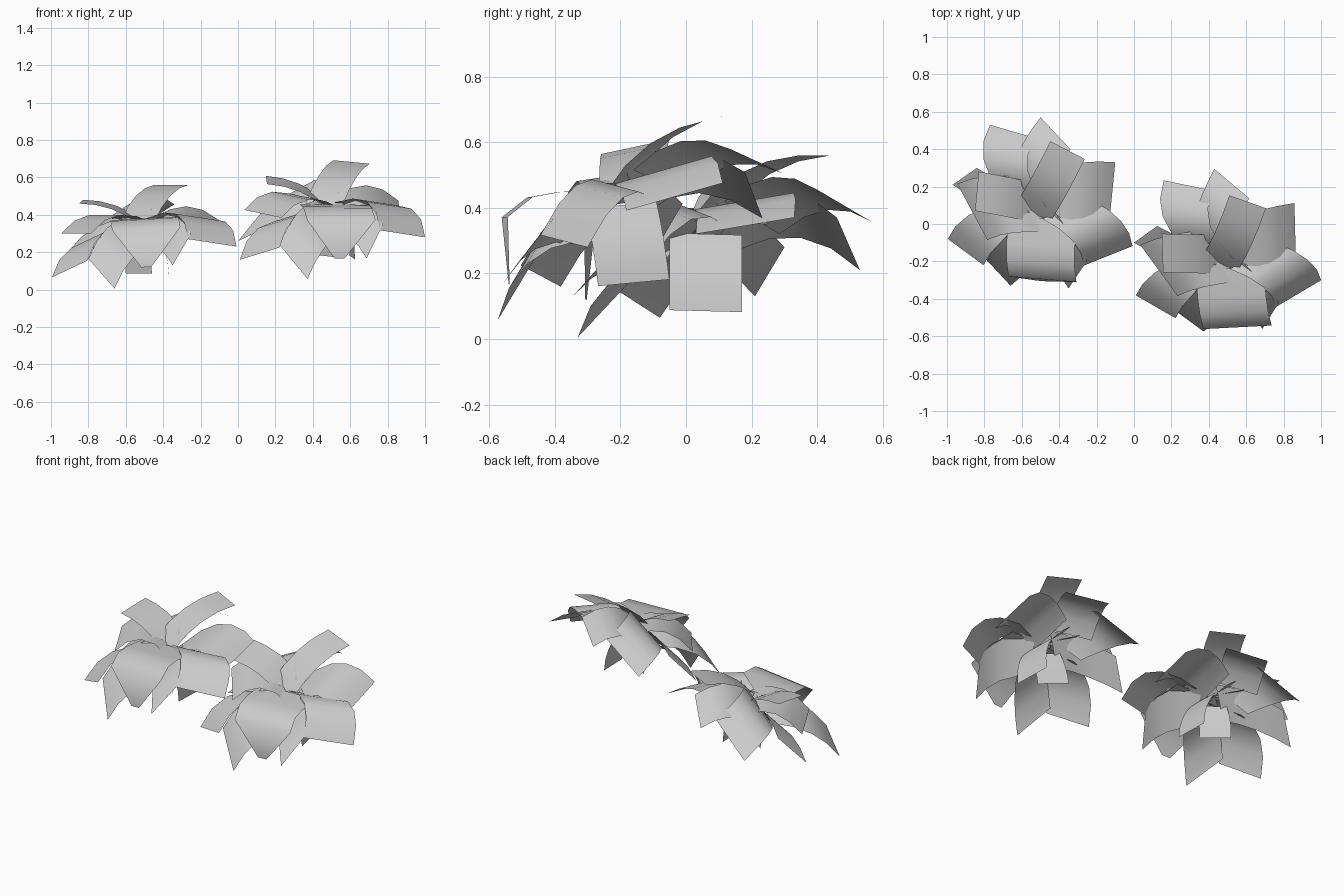
import bpy, bmesh
from mathutils import Vector, Matrix, Euler

SEGS = 4


def bend(pts):
    # smooth arc through three control points, spaced by chord length
    a, b, c = pts
    k = (b - a).length / ((b - a).length + (c - b).length)
    out = []
    for i in range(SEGS + 1):
        t = i / SEGS
        out.append(a * ((t - k) * (t - 1) / k) + b * (t * (t - 1) / (k * (k - 1)))
                   + c * (t * (t - k) / (1 - k)))
    return out


def leaf(bm, half, *pts, tip=1.0):
    # one bent card: a rail from root to tip, swept by a half-width vector
    half = Vector(half)
    rail = [Vector(p) for p in pts]
    if len(rail) == 3:
        rail = bend(rail)
    rows = []
    for i, c in enumerate(rail):
        w = half * (tip if i == len(rail) - 1 else 1.0)
        rows.append((bm.verts.new(c - w), bm.verts.new(c + w)))
    for (a, b), (c, d) in zip(rows, rows[1:]):
        f = bm.faces.new((a, b, d, c))
        f.smooth = True


bm = bmesh.new()
# upright back leaf
leaf(bm, (.092, -.048, 0), (-.54, .06, .36), (-.445, .22, .51), (-.355, .395, .56))
# raised left leaf
leaf(bm, (.01, .105, .01), (-.51, .11, .35), (-.68, .145, .445), (-.84, .175, .47))
# back left leaf, with its inner edge higher
leaf(bm, (.12, -.035, .08), (-.58, .12, .35), (-.69, .35, .38), (-.65, .495, .29))
# back leaf
leaf(bm, (.08, -.085, .05), (-.58, .2, .37), (-.5, .37, .445), (-.42, .485, .405))
# right back leaf
leaf(bm, (.015, .15, .025), (-.47, .14, .35), (-.28, .18, .42), (-.115, .18, .345))
# right leaf
leaf(bm, (.13, .052, -.02), (-.36, .08, .36), (-.2, -.035, .385), (-.138, -.17, .25))
# front leaf, folding down to a point
leaf(bm, (.182, -.015, .01), (-.49, .03, .37), (-.5, -.12, .38), (-.5, -.21, .375),
     (-.49, -.295, .325), (-.49, -.305, .12), tip=.15)
# left leaf under the raised one
leaf(bm, (-.08, .15, 0), (-.52, .1, .35), (-.75, .1, .39), (-.865, .065, .3))
# back left low leaf
leaf(bm, (-.065, -.045, -.075), (-.54, .1, .31), (-.78, .18, .28), (-.905, .255, .205))
# low left leaf
leaf(bm, (.095, -.07, .045), (-.58, .06, .31), (-.8, -.03, .265), (-.9, -.15, .11))
# low front left leaf
leaf(bm, (.07, -.075, -.08), (-.5, 0, .31), (-.63, -.16, .25), (-.73, -.255, .085))
# low front right leaf
leaf(bm, (.05, .075, .085), (-.48, 0, .3), (-.37, -.16, .3), (-.3, -.27, .215))
# small hanging leaves underneath
leaf(bm, (0, .11, -.003), (-.46, .06, .32), (-.39, .06, .2), (-.37, .06, .085))
leaf(bm, (.07, -.055, 0), (-.52, .05, .3), (-.535, .065, .2), (-.53, .075, .087))

mesh = bpy.data.meshes.new("leaf_clump")
bm.to_mesh(mesh)
bm.free()

# two clumps share the mesh; the second is turned and tilted a little
left = bpy.data.objects.new("left_leaf_clump", mesh)
right = bpy.data.objects.new("right_leaf_clump", mesh)
for ob in (left, right):
    bpy.context.collection.objects.link(ob)
right.matrix_world = (Matrix.Translation((.98, -.157, .065))
                      @ Euler((.12, .04, .14)).to_matrix().to_4x4())
